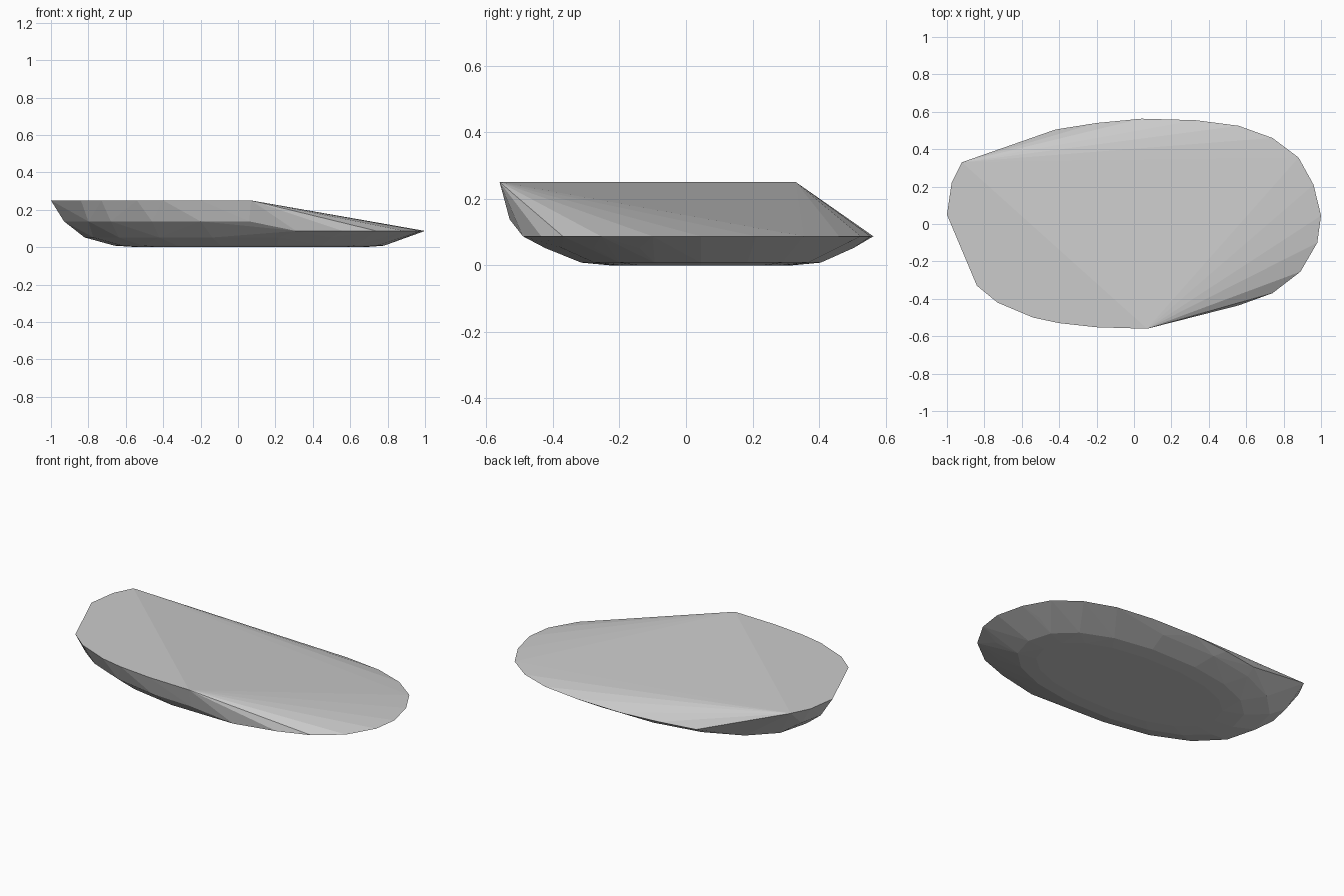
import bpy, bmesh
from math import cos, sin, tau, copysign

cube = bpy.data.objects.get("Cube")
if cube:
    bpy.data.objects.remove(cube)


def make_material(name, colour):
    mat = bpy.data.materials.new(name)
    mat.use_nodes = True
    mat.diffuse_color = colour
    mat.node_tree.nodes["Principled BSDF"].inputs["Base Color"].default_value = colour
    return mat


def oval(cx, cy, rx, ry, z, sides=18, power=0.9):
    """Slightly squared oval ring."""
    def bend(v):
        return copysign(abs(v) ** power, v)
    angles = [tau * i / sides for i in range(sides)]
    return [(cx + rx * bend(cos(a)), cy + ry * bend(sin(a)), z) for a in angles]


def at_height(outline, z):
    return [(x, y, z) for x, y in outline]


# Raised lip around the left front
high_lip = [(-0.92, 0.33), (-0.975, 0.22), (-1, 0.05), (-0.84, -0.33), (-0.73, -0.42),
            (-0.54, -0.5), (-0.4, -0.53), (-0.2, -0.552), (0.07, -0.56)]
# Shoulder below the raised lip
shoulder = [(-0.9, 0.2), (-0.93, 0.06), (-0.8, -0.29), (-0.68, -0.38),
            (-0.46, -0.47), (-0.2, -0.52), (0.06, -0.53)]
# Low rim around the right back
low_rim = [(-0.42, 0.505), (-0.2, 0.54), (0.04, 0.563), (0.33, 0.555), (0.56, 0.525),
           (0.74, 0.46), (0.88, 0.355), (0.96, 0.21), (1, 0.045), (0.98, -0.1),
           (0.89, -0.255), (0.74, -0.37), (0.56, -0.435), (0.31, -0.49)]

points = at_height(high_lip, 0.25) + at_height(shoulder, 0.138) + at_height(low_rim, 0.087)
points += oval(0.04, 0.04, 0.86, 0.47, 0.052)
points += oval(0.06, 0.045, 0.72, 0.365, 0.008)
points += oval(0.07, 0.045, 0.6, 0.28, 0.0)

# Wrap the rings in one faceted shell
bm = bmesh.new()
for p in points:
    bm.verts.new(p)
hull = bmesh.ops.convex_hull(bm, input=bm.verts)
inside = {v for v in hull["geom_interior"] + hull["geom_unused"]
          if isinstance(v, bmesh.types.BMVert)}
bmesh.ops.delete(bm, geom=list(inside), context="VERTS")
bmesh.ops.recalc_face_normals(bm, faces=bm.faces)

mesh = bpy.data.meshes.new("faceted_slab")
bm.to_mesh(mesh)
bm.free()
mesh.materials.append(make_material("light grey", (0.6, 0.6, 0.6, 1)))
slab = bpy.data.objects.new("faceted_slab", mesh)
bpy.context.collection.objects.link(slab)
